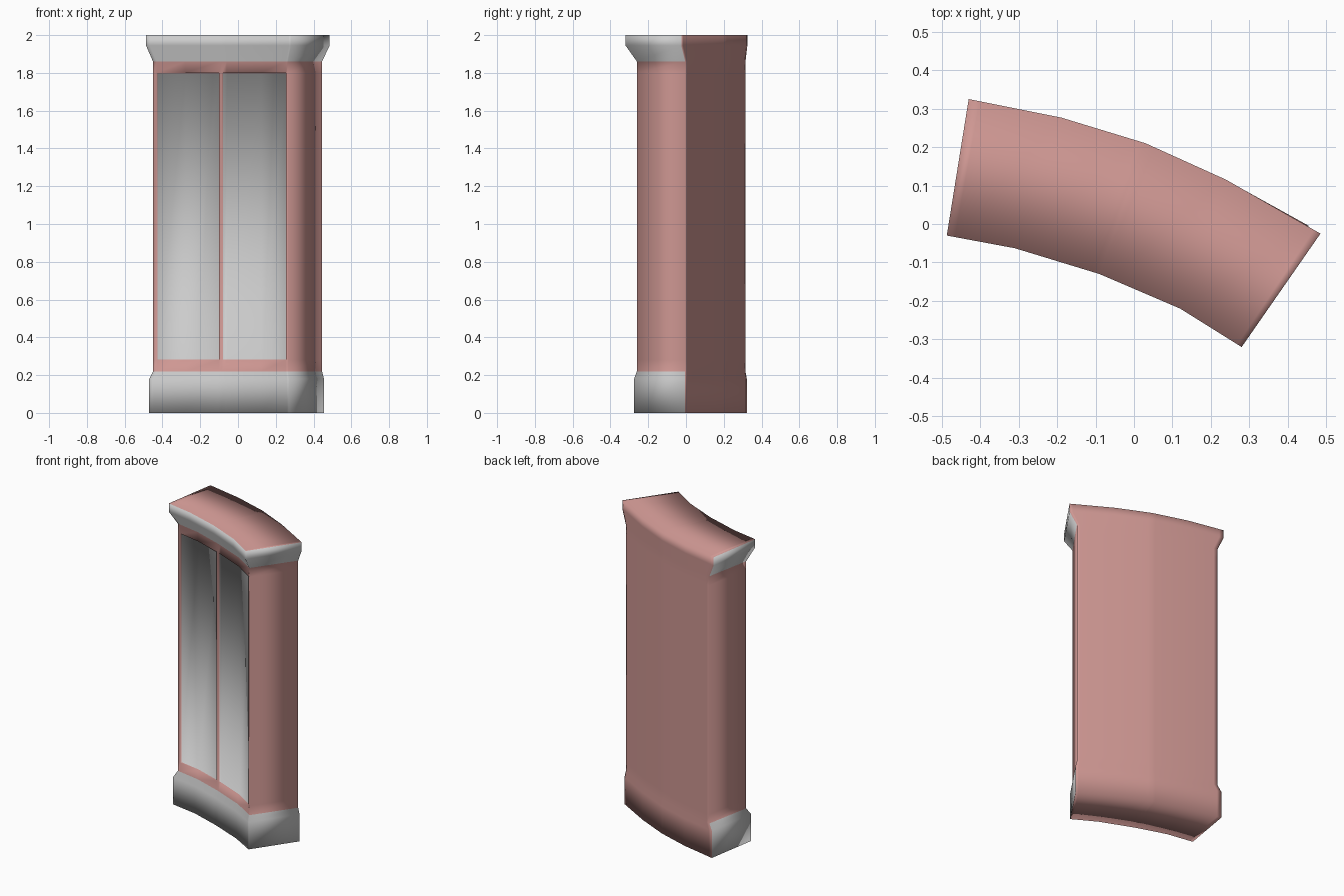
import bpy, bmesh
from mathutils import Vector

cube = bpy.data.objects.get("Cube")
if cube:
    bpy.data.objects.remove(cube, do_unlink=True)


def make_material(name, color):
    mat = bpy.data.materials.new(name)
    mat.use_nodes = True
    mat.diffuse_color = color
    mat.node_tree.nodes["Principled BSDF"].inputs["Base Color"].default_value = color
    return mat


pink = make_material("dusty_pink", (0.62, 0.31, 0.29, 1))
grey = make_material("light_grey", (0.6, 0.6, 0.6, 1))

# Plan outlines: front and back curves, both from the -x end to the +x end
crown = ([(-.487, -.03), (-.31, -.063), (-.09, -.13), (.12, -.22), (.28, -.32)],
         [(-.43, .325), (-.19, .277), (.03, .21), (.24, .115), (.485, -.025)])
body = ([(-.45, .012), (-.28, -.02), (-.085, -.085), (.12, -.17), (.265, -.26)],
        [(-.392, .315), (-.18, .27), (.03, .205), (.23, .115), (.445, -.004)])
base = ([(-.47, -.01), (-.29, -.04), (-.09, -.105), (.12, -.19), (.27, -.275)],
        [(-.415, .322), (-.185, .275), (.03, .209), (.235, .117), (.455, -.005)])

# Extra column in each curve segment, where a door edge falls
DOOR_CUTS = (.12, .92, .12, .93)


def with_cuts(curve):
    pts = [Vector(p) for p in curve]
    out = [pts[0]]
    for a, b, f in zip(pts, pts[1:], DOOR_CUTS):
        out += [a.lerp(b, f), b]
    return out


def ring(outline):
    return with_cuts(outline[0]) + with_cuts(outline[1])[::-1]


# Cabinet shell lofted upward through base, body and crown
levels = [(base, 0), (base, .18), (body, .22), (body, .28),
          (body, 1.80), (body, 1.86), (crown, 1.945), (crown, 2)]
DOOR_ROW = 3
GREY_ROWS = (0, 1, 5, 6)
bm = bmesh.new()
rings = [[bm.verts.new((p.x, p.y, z)) for p in ring(o)] for o, z in levels]
n = len(rings[0])
half = n // 2
doors = [[], []]
for r, (low, high) in enumerate(zip(rings, rings[1:])):
    for k in range(n):
        m = (k + 1) % n
        face = bm.faces.new((low[k], low[m], high[m], high[k]))
        is_back = half <= k < n - 1
        face.material_index = int(r in GREY_ROWS and not is_back)
        if r == DOOR_ROW and k in (1, 2):
            doors[0].append(face)
        elif r == DOOR_ROW and k in (4, 5, 6):
            doors[1].append(face)

# Top and bottom caps as strips between the front and back curves
for k in range(half - 1):
    a, b, c, d = k, k + 1, n - 2 - k, n - 1 - k
    bm.faces.new([rings[-1][i] for i in (a, b, c, d)])
    bm.faces.new([rings[0][i] for i in (d, c, b, a)])

# Two recessed grey door panels
bm.normal_update()
for door in doors:
    bmesh.ops.inset_region(bm, faces=door, thickness=.002, depth=-.008,
                           use_even_offset=True)
    for face in door:
        face.material_index = 1

mesh = bpy.data.meshes.new("curved_cabinet")
bm.to_mesh(mesh)
bm.free()
mesh.materials.append(pink)
mesh.materials.append(grey)
mesh.shade_smooth()
cabinet = bpy.data.objects.new("curved_cabinet", mesh)
bpy.context.collection.objects.link(cabinet)
